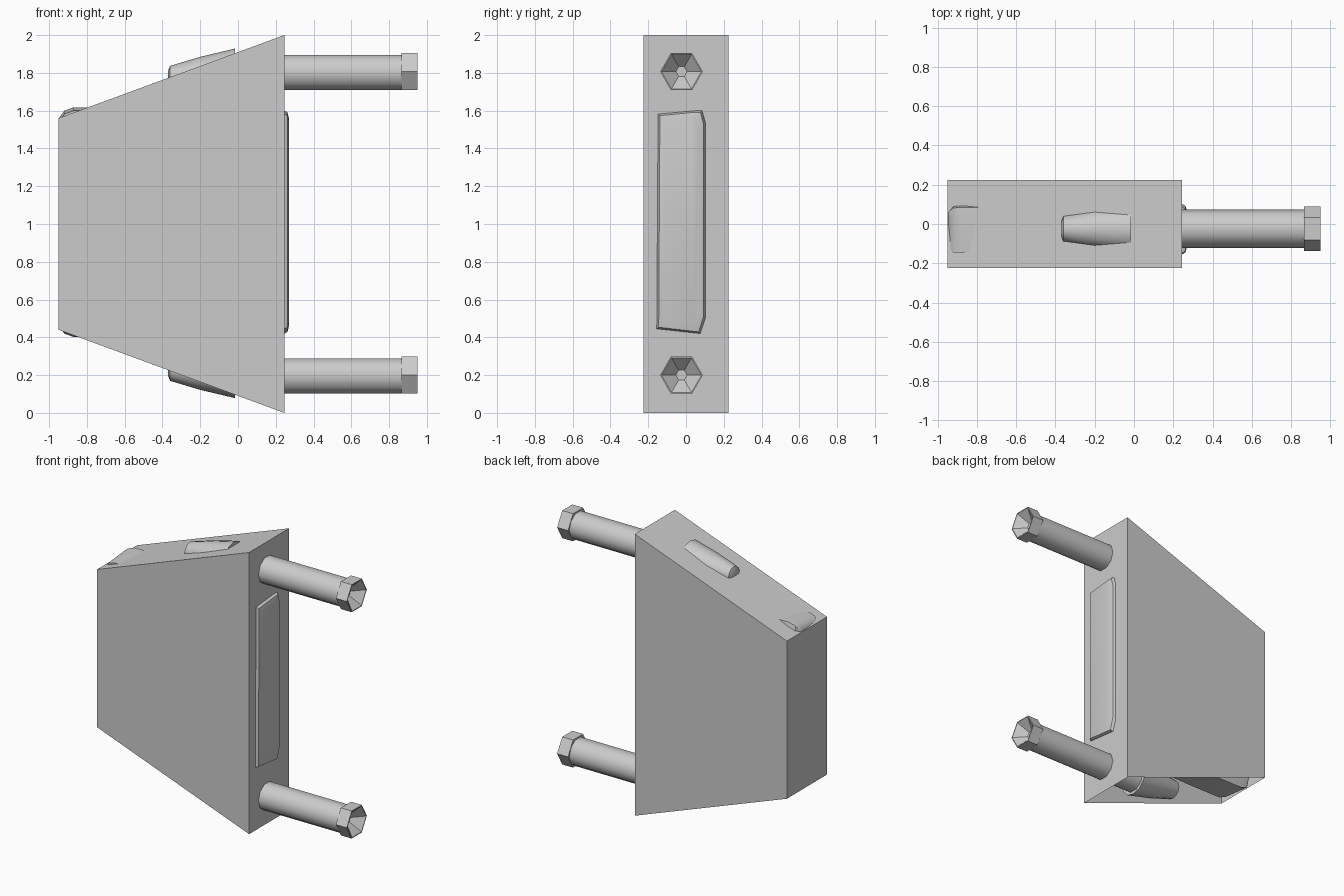
import bpy, bmesh, math

if "Cube" in bpy.data.objects:
    bpy.data.objects.remove(bpy.data.objects["Cube"])

YC = -0.024  # the tubes and core sit slightly off centre


def loft(name, loops, caps=(True, True), smooth=None):
    """Skin a list of equal-length point loops."""
    bm = bmesh.new()
    rings = [[bm.verts.new(p) for p in loop] for loop in loops]
    n = len(rings[0])
    for a, b in zip(rings, rings[1:]):
        for i in range(n):
            j = (i + 1) % n
            bm.faces.new((a[i], a[j], b[j], b[i]))
    if caps[0]:
        bm.faces.new(rings[0][::-1])
    if caps[1]:
        bm.faces.new(rings[-1])
    bmesh.ops.recalc_face_normals(bm, faces=bm.faces)
    me = bpy.data.meshes.new(name)
    bm.to_mesh(me)
    bm.free()
    ob = bpy.data.objects.new(name, me)
    bpy.context.collection.objects.link(ob)
    if smooth:
        bpy.ops.object.select_all(action='DESELECT')
        ob.select_set(True)
        bpy.context.view_layer.objects.active = ob
        bpy.ops.object.shade_smooth_by_angle(angle=math.radians(smooth))
    return ob


def ring(x, r, zc, n):
    """Polygon around the x axis with corners at +y and -y."""
    return [(x, YC + r * math.cos(2 * math.pi * i / n),
             zc + r * math.sin(2 * math.pi * i / n)) for i in range(n)]


# Tapered casing, open underneath
profile = [(-0.95, 0.44), (-0.95, 1.56), (0.245, 2.0), (0.245, 0.0)]
casing = loft("casing", [[(x, y, z) for x, z in profile] for y in (-0.225, 0.225)])
bm = bmesh.new()
bm.from_mesh(casing.data)
bottom = [f for f in bm.faces if f.normal.z < -0.5]
bmesh.ops.delete(bm, geom=bottom, context='FACES_ONLY')
bm.to_mesh(casing.data)
bm.free()

# Rounded inner core: shows as the right-hand panel and the rear bumps
section = [(-0.155, 0.445), (0.075, 0.42), (0.102, 0.50), (0.102, 1.54),
           (0.085, 1.60), (0.05, 1.60), (-0.148, 1.582)]


def core_loop(x, sy, sz, grow=0.0):
    return [(x, YC + (y - YC) * sy, 1.01 + (z - 1.01) * sz + math.copysign(grow, z - 1.01))
            for y, z in section]


loft("inner_core", [core_loop(-0.945, 0.75, 0.94), core_loop(-0.92, 0.97, 1.0),
                    core_loop(-0.87, 1.0, 1.0, 0.018), core_loop(-0.6, 1.0, 1.0, 0.018),
                    core_loop(0.245, 1.0, 1.0), core_loop(0.262, 0.92, 0.985),
                    core_loop(0.27, 0.7, 0.93)], smooth=40)

# Two tubes, each with a tapered rear housing and a hollow hexagonal collar
for label, zc, side in (("upper", 1.807, 1), ("lower", 0.2, -1)):
    loft(label + "_tube", [ring(-0.02, 0.097, zc - 0.005, 10),
                           ring(0.87, 0.097, zc - 0.005, 10)], smooth=50)
    loft(label + "_collar", [ring(0.865, 0.113, zc, 6), ring(0.95, 0.113, zc, 6),
                             ring(0.95, 0.106, zc, 6), ring(0.88, 0.03, zc, 6)])
    loft(label + "_housing", [ring(-0.37, 0.035, zc - side * 0.03, 12),
                              ring(-0.36, 0.065, zc - side * 0.035, 12),
                              ring(-0.20, 0.098, zc - side * 0.02, 12),
                              ring(-0.015, 0.122, zc, 12)], smooth=40)
